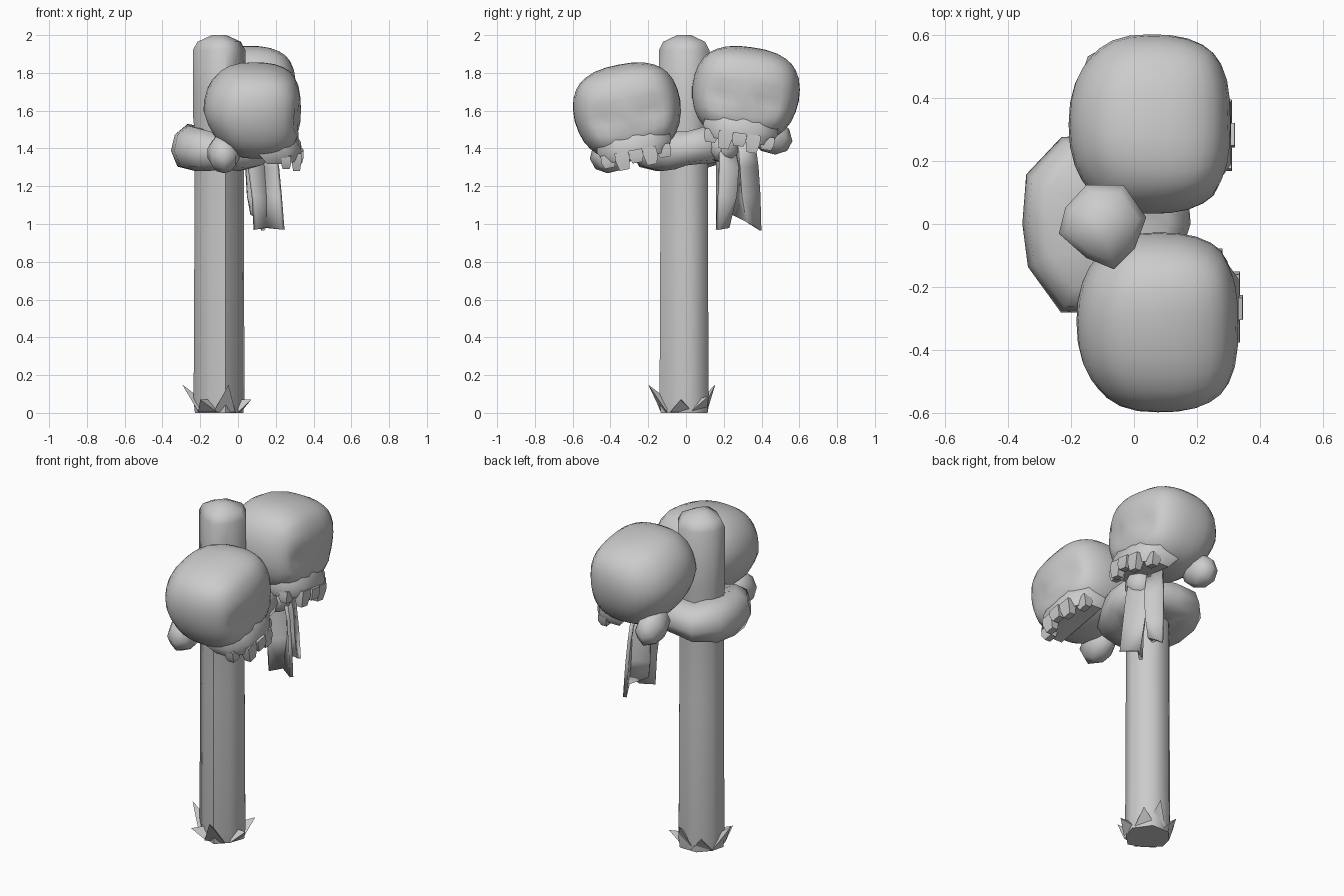
import bpy, bmesh, math
from mathutils import Vector, Matrix

if "Cube" in bpy.data.objects:
    bpy.data.objects.remove(bpy.data.objects["Cube"])


def finish(name, bm, matrix=None, angle=60):
    bmesh.ops.recalc_face_normals(bm, faces=bm.faces)
    if matrix:
        bm.transform(matrix)
    me = bpy.data.meshes.new(name)
    bm.to_mesh(me)
    bm.free()
    ob = bpy.data.objects.new(name, me)
    bpy.context.collection.objects.link(ob)
    bpy.ops.object.select_all(action='DESELECT')
    ob.select_set(True)
    bpy.context.view_layer.objects.active = ob
    bpy.ops.object.shade_smooth_by_angle(angle=math.radians(angle))
    return ob


def loft(rows, ring=True, loop=False):
    bm = bmesh.new()
    vs = [[bm.verts.new(p) for p in r] for r in rows]
    n = len(vs[0])
    for i in range(len(vs) if loop else len(vs) - 1):
        a, b = vs[i], vs[(i + 1) % len(vs)]
        for j in range(n if ring else n - 1):
            k = (j + 1) % n
            bm.faces.new((a[j], a[k], b[k], b[j]))
    if ring and not loop:
        bm.faces.new(vs[0])
        bm.faces.new(vs[-1])
    return bm


def blob(name, loc, size, roll=0, seg=8, rings=5):
    bm = bmesh.new()
    bmesh.ops.create_uvsphere(bm, u_segments=seg, v_segments=rings, radius=1)
    m = (Matrix.Translation(loc) @ Matrix.Rotation(roll, 4, 'X')
         @ Matrix.Diagonal((*size, 1)))
    return finish(name, bm, m)


# Post: uneven eight-sided timber with a chamfered top
outline = [(-.235, -.03), (-.15, -.105), (-.065, -.14), (.0, -.075),
           (.035, .02), (-.035, .12), (-.15, .12), (-.215, .05)]
C = Vector((-.1, -.01))
rows = []
for z, s in [(0, .95), (.06, 1), (.9, .97), (1.5, .97), (1.58, 1.03),
             (1.92, 1.03), (1.965, .85), (2.0, .28)]:
    rows.append([(C.x + (x - C.x) * s, C.y + (y - C.y) * s, z) for x, y in outline])
finish("post", loft(rows), angle=65)

# Splinters flaring from the foot of the post
for i, tip in enumerate([(-.295, -.01, .15), (-.05, -.2, .15), (.07, -.03, .07),
                         (-.06, .155, .15), (-.2, -.16, .07), (-.19, .13, .09),
                         (.03, .12, .09)]):
    d = (Vector(tip[:2]) - C).normalized()
    t = Vector((-d.y, d.x))
    bm = bmesh.new()
    pts = []
    for r, w, z in [(.11, .06, .005), (.11, -.06, .005), (.09, 0, .07)]:
        p = C + d * r + t * w
        pts.append(bm.verts.new((p.x, p.y, z)))
    top = bm.verts.new(tip)
    bm.faces.new(pts)
    for a in range(3):
        bm.faces.new((pts[a], pts[(a + 1) % 3], top))
    finish(f"splinter_{i+1}", bm, angle=30)


# Skulls face +x; rounder at the back, boxier at the face, sockets pressed in
def skull(label, loc, roll):
    M = Matrix.Translation(loc) @ Matrix.Rotation(roll, 4, 'X')
    bm = bmesh.new()
    bmesh.ops.create_cube(bm, size=2)
    bmesh.ops.subdivide_edges(bm, edges=bm.edges[:], cuts=7, use_grid_fill=True)
    pits = [(.12, -.03, .085, .03), (-.12, -.03, .085, .03), (0, -.11, .05, .02)]
    for v in bm.verts:
        p = 2.6 + .3 * v.co.x
        c = v.co / sum(abs(q) ** p for q in v.co) ** (1 / p)
        if c.z < 0:
            c.y *= 1 + .08 * c.z
            if c.x < 0:
                c.x *= 1 + .25 * c.z
        c = Vector((c.x * .258, c.y * .285, c.z * .248))
        if c.x > .1:
            for y, z, r, depth in pits:
                d = math.hypot(c.y - y, c.z - z)
                if d < r:
                    c.x -= depth * (1 - (d / r) ** 2)
        v.co = c
    finish(f"skull_{label}", bm, M)

    # upper jaw
    jaw = []
    for z, x0, x1, w in [(-.13, .0, .225, .19), (-.19, .03, .258, .2), (-.255, .08, .245, .17)]:
        jaw.append([(x0, -w, z), (x1 - .07, -w, z), (x1, -w * .5, z),
                    (x1, w * .5, z), (x1 - .07, w, z), (x0, w, z)])
    finish(f"upper_jaw_{label}", loft(jaw), M)

    # teeth
    for i, (x, y) in enumerate([(.18, -.15), (.235, -.075), (.245, 0), (.235, .075), (.18, .15)]):
        h = .305 if i % 2 else .28
        t = []
        for z, s in [(-.21, .036), (-.25, .038), (-h, .026)]:
            t.append([(x + a * s * .7, y + b * s, z)
                      for a, b in [(-1, -1), (1, -1), (1, 1), (-1, 1)]])
        finish(f"tooth_{label}_{i+1}", loft(t), M)


skull("front", (.075, -.31, 1.6), math.radians(11))
skull("rear", (.05, .315, 1.69), math.radians(-8))

# Lobes under the outer rear of each skull
blob("lobe_front", (-.075, -.39, 1.375), (.09, .125, .1), .5)
blob("lobe_rear", (-.09, .445, 1.47), (.085, .125, .095), -.5)

# Wrapped cloth band around the post: (angle, outer radius, centre z, half height)
band = [(0, .25, 1.40, .09), (35, .29, 1.42, .10), (65, .27, 1.42, .10),
        (95, .28, 1.42, .09), (120, .32, 1.41, .10), (150, .315, 1.41, .12),
        (180, .285, 1.40, .12), (207, .30, 1.40, .12), (240, .325, 1.39, .11),
        (270, .28, 1.38, .09), (300, .27, 1.37, .09), (335, .24, 1.39, .10)]
rows = []
for a, r, z, h in band:
    d = Vector((math.cos(math.radians(a)), math.sin(math.radians(a))))
    ring = []
    for f, g in [(.25, -.75), (.55, -1), (.88, -.8), (1, -.1), (.93, .6), (.72, 1), (.3, .8)]:
        ring.append((-.07 + d.x * r * f, d.y * r * f, z + g * h))
    rows.append(ring)
finish("cloth_band", loft(rows, loop=True))
blob("cloth_knot", (.11, .2, 1.41), (.1, .09, .09))

# Hanging folded cloth tails
tails = [
    [[(.05, .17, 1.45), (.12, .24, 1.45), (.18, .18, 1.45)],
     [(.06, .165, 1.3), (.14, .27, 1.3), (.21, .18, 1.3)],
     [(.08, .165, 1.15), (.15, .26, 1.15), (.225, .175, 1.15)],
     [(.09, .165, .97), (.15, .22, .98), (.24, .165, .97)]],
    [[(.03, .25, 1.46), (.13, .28, 1.45), (.1, .36, 1.45)],
     [(.04, .28, 1.3), (.16, .29, 1.3), (.11, .38, 1.3)],
     [(.05, .27, 1.15), (.16, .30, 1.15), (.12, .39, 1.15)],
     [(.07, .25, 1.05), (.16, .32, 1.01), (.13, .395, .965)]]]
for i, t in enumerate(tails):
    ob = finish(f"cloth_tail_{i+1}", loft(t, ring=False))
    sol = ob.modifiers.new("thickness", 'SOLIDIFY')
    sol.thickness = .02
    sol.offset = 0
